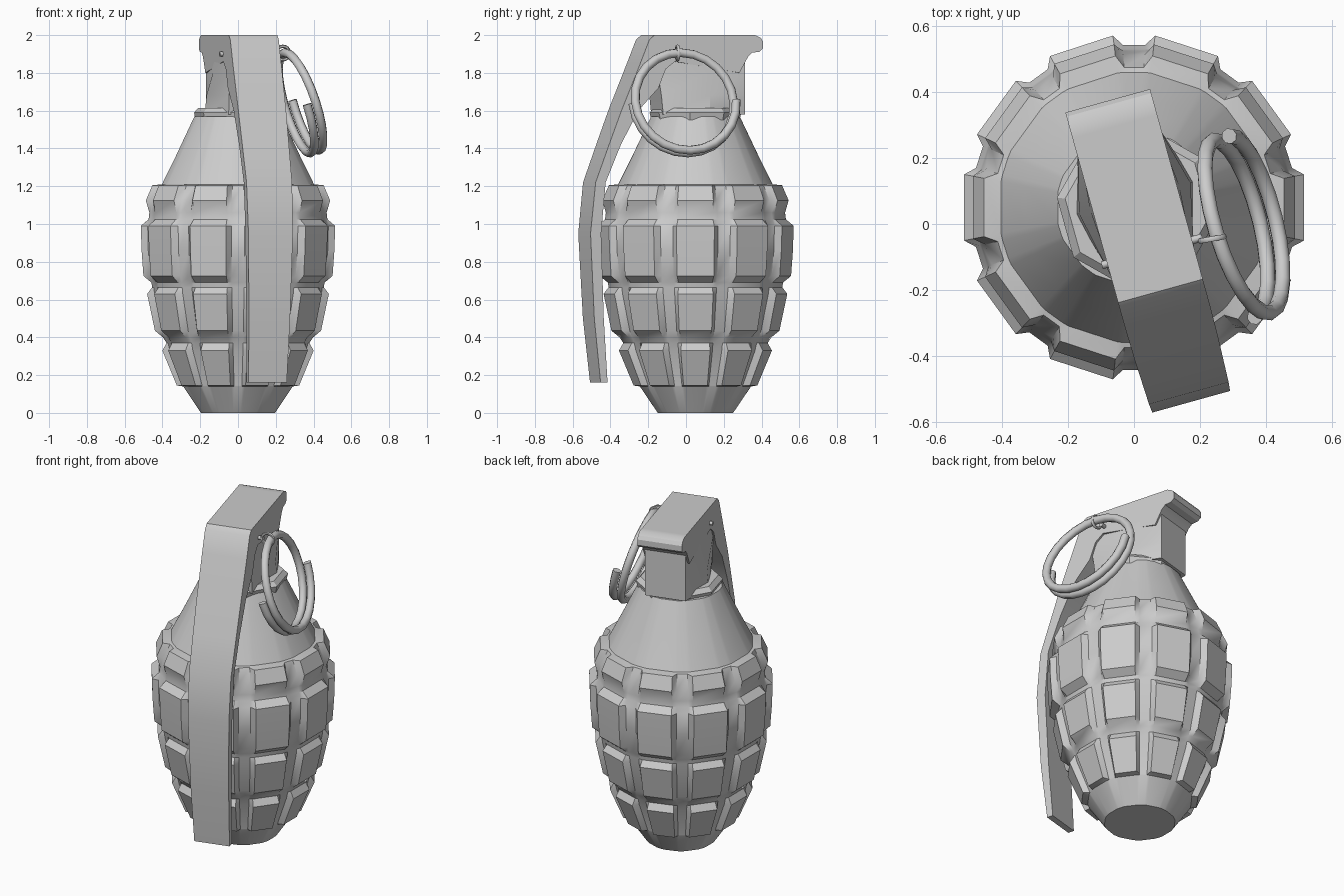
import bpy, bmesh, math
from mathutils import Vector, Matrix

if "Cube" in bpy.data.objects:
    bpy.data.objects.remove(bpy.data.objects["Cube"])

# Head, lever and ring share a frame turned about the body axis
CENTRE_Y = 0.05
TURNED = Matrix.Translation((0.01, CENTRE_Y, 0)) @ Matrix.Rotation(math.radians(15.5), 4, 'Z')
UPRIGHT = Matrix.Translation((0, CENTRE_Y, 0))


def finish(obj, angle=35):
    bpy.ops.object.select_all(action='DESELECT')
    obj.select_set(True)
    bpy.context.view_layer.objects.active = obj
    bpy.ops.object.shade_smooth_by_angle(angle=math.radians(angle))


def loft(name, rings, matrix, angle=35):
    """Skin a list of equal-length closed rings and cap both ends."""
    bm = bmesh.new()
    loops = [[bm.verts.new(matrix @ Vector(p)) for p in ring] for ring in rings]
    n = len(loops[0])
    for a, b in zip(loops, loops[1:]):
        for i in range(n):
            j = (i + 1) % n
            bm.faces.new((a[i], a[j], b[j], b[i]))
    bm.faces.new(loops[0][::-1])
    bm.faces.new(loops[-1])
    bmesh.ops.recalc_face_normals(bm, faces=bm.faces)
    mesh = bpy.data.meshes.new(name)
    bm.to_mesh(mesh)
    bm.free()
    obj = bpy.data.objects.new(name, mesh)
    bpy.context.collection.objects.link(obj)
    finish(obj, angle)
    return obj


# Segmented body: (z, raised radius, groove radius), ten raised columns
profile = [
    (0.00, 0.20, 0.20), (0.14, 0.295, 0.295), (0.145, 0.33, 0.295),
    (0.33, 0.408, 0.372), (0.37, 0.385, 0.382), (0.40, 0.405, 0.395),
    (0.435, 0.448, 0.41), (0.63, 0.49, 0.455), (0.665, 0.463, 0.46),
    (0.69, 0.467, 0.465), (0.725, 0.51, 0.475), (0.86, 0.52, 0.49),
    (0.99, 0.524, 0.493), (1.025, 0.482, 0.48), (1.06, 0.478, 0.475),
    (1.125, 0.497, 0.463), (1.205, 0.462, 0.425), (1.21, 0.41, 0.41),
    (1.36, 0.335, 0.335), (1.57, 0.235, 0.235),
]
body_rings = []
for z, r_out, r_in in profile:
    ring = []
    for k in range(10):
        for offset, r in ((-14, r_in), (-11, r_out), (11, r_out), (14, r_in)):
            a = math.radians(36 * k + offset)
            ring.append((r * math.cos(a), r * math.sin(a), z))
    body_rings.append(ring)
loft("body", body_rings, UPRIGHT)

# Flange under the head
loft("neck_flange",
     [[(r * math.cos(math.radians(22.5 + 45 * k)), r * math.sin(math.radians(22.5 + 45 * k)), z)
       for k in range(8)] for z, r in ((1.55, 0.235), (1.59, 0.245), (1.615, 0.22))],
     TURNED, 25)


# Head block: flat back, sides that swell towards the bottom
def head_ring(z, side, front):
    return [(0.12, 0.24, z), (-0.12, 0.24, z), (-side, 0.03, z),
            (-0.12, front, z), (0.12, front, z), (side, 0.03, z)]


loft("head", [head_ring(1.58, 0.185, -0.21), head_ring(1.68, 0.175, -0.22),
              head_ring(1.80, 0.14, -0.24), head_ring(1.95, 0.122, -0.25)], TURNED, 25)

# Lever with top cap and rear hook: outer y, z, inner y, z, half width
stations = [
    (-0.55, 0.16, -0.512, 0.16, 0.105), (-0.587, 0.50, -0.535, 0.50, 0.113),
    (-0.610, 0.95, -0.552, 0.95, 0.122), (-0.583, 1.22, -0.528, 1.22, 0.125),
    (-0.510, 1.42, -0.445, 1.42, 0.128), (-0.443, 1.60, -0.350, 1.60, 0.131),
    (-0.340, 1.85, -0.240, 1.72, 0.133), (-0.290, 1.975, -0.200, 1.82, 0.133),
    (-0.262, 2.00, -0.150, 1.86, 0.133), (0.225, 2.00, 0.205, 1.80, 0.133),
    (0.255, 2.00, 0.252, 1.885, 0.133), (0.29, 2.00, 0.275, 1.907, 0.133),
    (0.322, 1.985, 0.315, 1.912, 0.133), (0.335, 1.965, 0.335, 1.93, 0.133),
]
loft("lever", [[(-w, oy, oz), (w, oy, oz), (w, iy, iz), (-w, iy, iz)]
               for oy, oz, iy, iz, w in stations], TURNED, 30)

# Pull ring: one and a half turns of wire, leaning out from the head
tilt = math.radians(17)
centre = Vector((0.29, -0.14, 1.645))
across = Vector((0, 1, 0))
up = Vector((-math.sin(tilt), 0, math.cos(tilt)))
normal = Vector((math.cos(tilt), 0, math.sin(tilt)))
wire = []
STEPS = 36
for i in range(STEPS + 1):
    turns = 1.5 * i / STEPS
    a = -2 * math.pi * turns
    radial = across * math.cos(a) + up * math.sin(a)
    mid = centre + radial * 0.274 + normal * (0.037 - 0.05 * turns)
    wire.append([mid + 0.024 * (radial * math.cos(b) + normal * math.sin(b))
                 for b in (2 * math.pi * k / 8 for k in range(8))])
loft("pull_ring", wire, TURNED, 50)

# Small eye that holds the ring, and its pin through the head
bpy.ops.mesh.primitive_torus_add(major_segments=16, minor_segments=6,
                                 major_radius=0.036, minor_radius=0.009,
                                 location=(0.237, -0.045, 1.905),
                                 rotation=(math.pi / 2, 0, math.radians(10)))
bpy.context.object.name = "pin_eye"
finish(bpy.context.object, 60)
loft("safety_pin", [[(x, -0.14 + 0.012 * math.cos(math.pi * k / 4),
                      1.9 + 0.012 * math.sin(math.pi * k / 4)) for k in range(8)]
                    for x in (-0.15, 0.165)], TURNED, 50)
